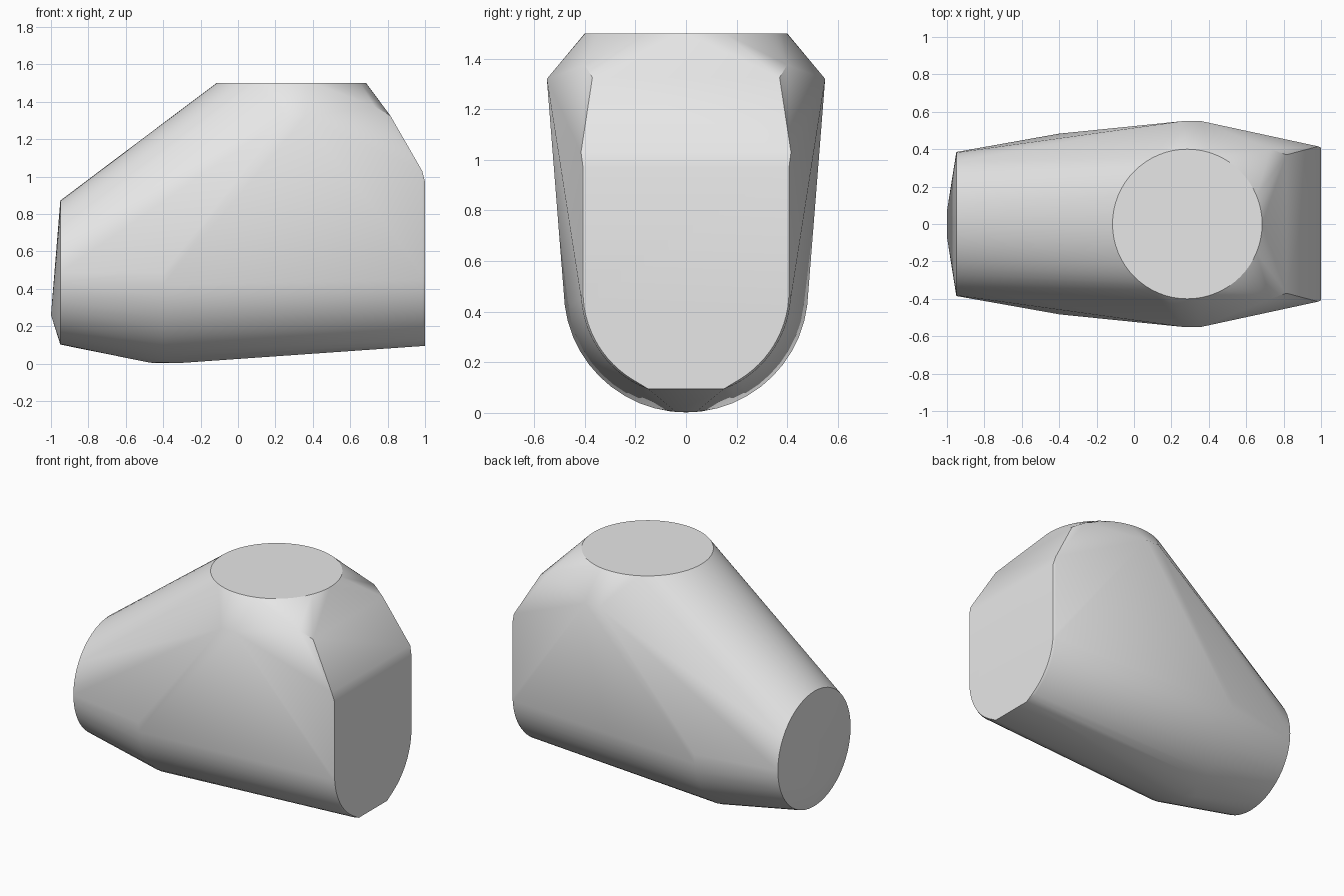
import bpy, bmesh
from math import sin, cos, pi, radians

cube = bpy.data.objects.get("Cube")
if cube:
    bpy.data.objects.remove(cube, do_unlink=True)

# Single plain material
grey = bpy.data.materials.new("light grey")
grey.use_nodes = True
colour = (0.8, 0.8, 0.8, 1)
grey.diffuse_color = colour
grey.node_tree.nodes["Principled BSDF"].inputs["Base Color"].default_value = colour


def arc(x, z, r, start=0, end=2 * pi, n=48):
    """Points on an arc standing across the x axis."""
    steps = [start + (end - start) * i / n for i in range(n + 1)]
    return [(x, r * cos(a), z + r * sin(a)) for a in steps]


def both_sides(*points):
    return [(x, s * y, z) for x, y, z in points for s in (-1, 1)]


points = []

# Flat round top
points += [(0.285 + 0.4 * cos(2 * pi * i / 64), 0.4 * sin(2 * pi * i / 64), 1.5)
           for i in range(64)]

# Round narrow end with a shallow bulge
points += arc(-0.95, 0.487, 0.385)[:-1]
points += both_sides((-1, 0.07, 0.26))

# Rounded belly
points += arc(-0.4, 0.485, 0.483, pi, 2 * pi, 24)
points += both_sides((-0.47, 0.04, 0.005), (-0.3, 0.04, 0.004))

# Flat wide end with a softened rim and a trimmed bottom
for x, r, top in ((0.985, 0.415, 1.03), (1, 0.407, 0.97)):
    points += [p for p in arc(x, 0.48, r, pi, 2 * pi, 40) if p[2] > 0.097]
    points += both_sides((x, 0.15, 0.095), (x, r, top))

# Shoulders and the slope behind the top
points += both_sides((0.26, 0.55, 1.32), (0.36, 0.55, 1.32),
                     (0.73, 0.4, 1.375), (0.815, 0.37, 1.325))

# Wrap everything in one convex body
bm = bmesh.new()
for p in points:
    bm.verts.new(p)
bmesh.ops.remove_doubles(bm, verts=bm.verts[:], dist=0.0005)
bmesh.ops.convex_hull(bm, input=bm.verts[:])
bmesh.ops.delete(bm, geom=[v for v in bm.verts if not v.link_faces], context='VERTS')
bmesh.ops.dissolve_limit(bm, angle_limit=radians(0.5), verts=bm.verts[:], edges=bm.edges[:])
bmesh.ops.recalc_face_normals(bm, faces=bm.faces[:])

mesh = bpy.data.meshes.new("body")
bm.to_mesh(mesh)
bm.free()
mesh.materials.append(grey)
body = bpy.data.objects.new("body", mesh)
bpy.context.collection.objects.link(body)

# Smooth curved sides, crisp rims
bpy.ops.object.select_all(action='DESELECT')
body.select_set(True)
bpy.context.view_layer.objects.active = body
bpy.ops.object.shade_smooth_by_angle(angle=radians(30))
